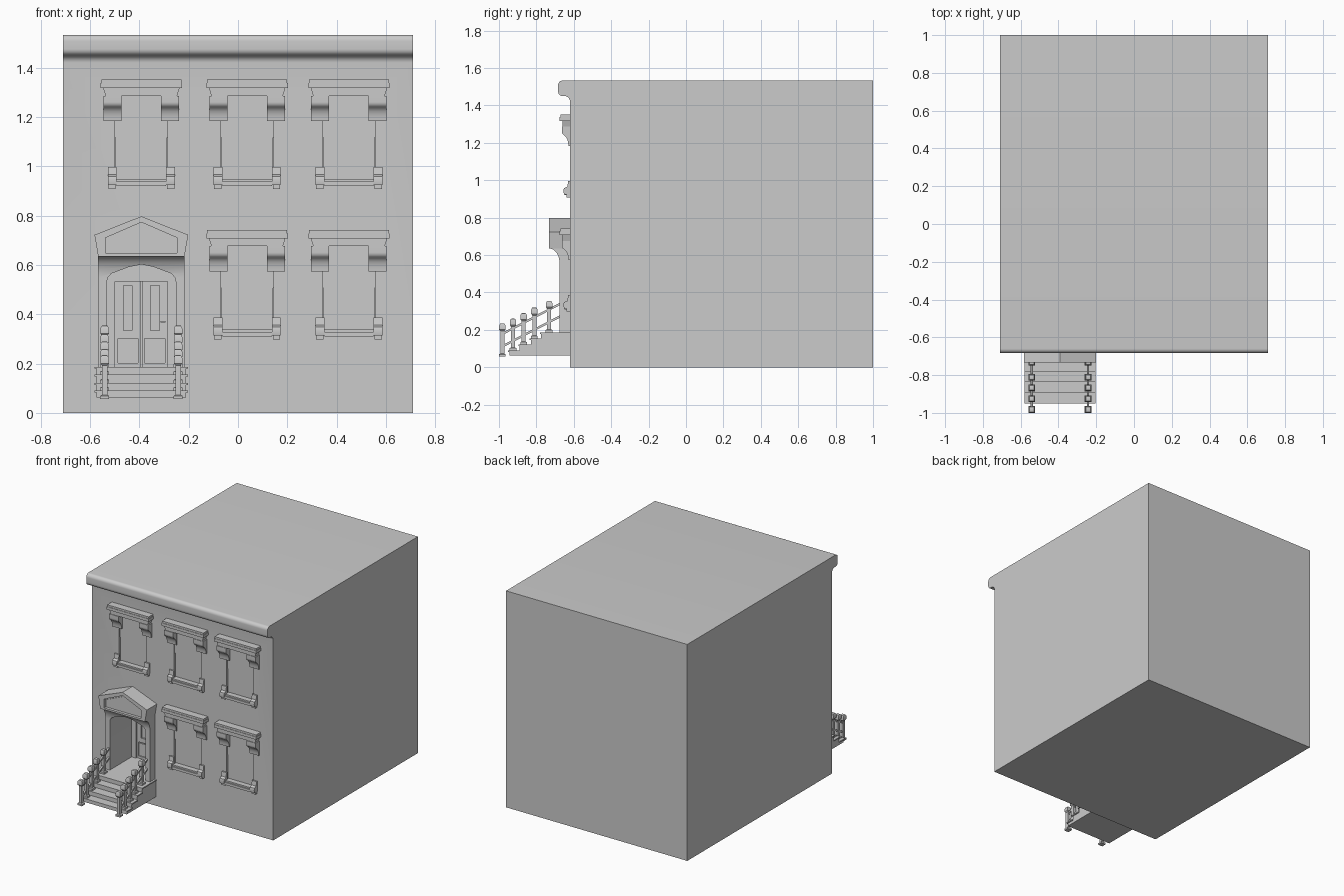
import bpy, bmesh
from math import cos, sin, pi, sqrt
from mathutils import Vector

if "Cube" in bpy.data.objects:
    bpy.data.objects.remove(bpy.data.objects["Cube"])

WALL = -0.62      # front wall plane
DX = -0.392       # door centre
FLOOR = 0.187     # landing height


def finish(bm, name):
    bmesh.ops.recalc_face_normals(bm, faces=bm.faces)
    me = bpy.data.meshes.new(name)
    bm.to_mesh(me)
    bm.free()
    ob = bpy.data.objects.new(name, me)
    bpy.context.collection.objects.link(ob)
    return ob


def prism(name, pts, axis, a, b):
    """Extrude a profile from a to b: axis x takes (y, z), axis y takes (x, z)."""
    bm = bmesh.new()
    at = (lambda p, t: (t, p[0], p[1])) if axis == 'x' else (lambda p, t: (p[0], t, p[1]))
    lo = [bm.verts.new(at(p, a)) for p in pts]
    hi = [bm.verts.new(at(p, b)) for p in pts]
    bm.faces.new(lo)
    bm.faces.new(hi)
    n = len(pts)
    for i in range(n):
        j = (i + 1) % n
        bm.faces.new((lo[i], lo[j], hi[j], hi[i]))
    return finish(bm, name)


def box(name, x0, x1, y0, y1, z0, z1):
    return prism(name, [(y0, z0), (y1, z0), (y1, z1), (y0, z1)], 'x', x0, x1)


def cut(ob, cutters):
    """Subtract the cutters, then delete them."""
    for c in cutters:
        c.hide_render = True
        m = ob.modifiers.new("cut", 'BOOLEAN')
        m.operation, m.solver, m.object = 'DIFFERENCE', 'EXACT', c
    dg = bpy.context.evaluated_depsgraph_get()
    me = bpy.data.meshes.new_from_object(ob.evaluated_get(dg))
    ob.modifiers.clear()
    ob.data = me
    for c in cutters:
        bpy.data.objects.remove(c)


def arc(cy, cz, ry, rz, a0, a1, n=8):
    return [(cy + ry * cos(a0 + (a1 - a0) * i / n), cz + rz * sin(a0 + (a1 - a0) * i / n))
            for i in range(n + 1)]


def mirrored(half):
    """Close a right-hand (dx, z) outline about the door centre line."""
    return [(DX + x, z) for x, z in half] + [(DX - x, z) for x, z in reversed(half) if x > 0]


ARCH = [(0.14, FLOOR), (0.14, 0.53), (0.136, 0.548), (0.122, 0.565), (0.05, 0.592), (0, 0.602)]


def arch(name, y0, y1):
    return prism(name, mirrored(ARCH), 'y', y0, y1)


WINDOWS = [(x, z) for z in (0.936, 0.326) for x in (-0.392, 0.037, 0.45)
           if not (z < 0.5 and x < 0)]

# Building block with rounded cornice
profile = [(1.0, 0), (1.0, 1.533)]
profile += arc(-0.66, 1.508, 0.024, 0.025, pi / 2, pi)
profile += arc(-0.66, 1.476, 0.024, 0.026, pi, 1.5 * pi)
profile += arc(-0.65, 1.42, 0.03, 0.03, pi / 2, 0)
profile += [(WALL, 0)]
body = prism("building", profile, 'x', -0.71, 0.71)
cut(body, [arch("door_cutter", -0.8, -0.40)] +
    [box("window_cutter", x - 0.106, x + 0.106, -0.7, -0.595, z, z + 0.35) for x, z in WINDOWS])


# Windows: sashes, stepped lintel, scroll brackets, sill
def window(x, z):
    mid, top = z + 0.18, z + 0.35
    box("upper_sash", x - 0.106, x + 0.106, -0.61, -0.595, mid, top)
    box("lower_sash", x - 0.104, x + 0.104, -0.604, -0.595, z, mid)
    prism("lintel_base", [(x - 0.145, top), (x + 0.145, top), (x + 0.155, top + 0.032),
                          (x - 0.155, top + 0.032)], 'y', -0.66, WALL)
    box("lintel_cap", x - 0.165, x + 0.165, -0.675, WALL, top + 0.032, top + 0.052)
    box("lintel_top", x - 0.162, x + 0.162, -0.672, WALL, top + 0.052, top + 0.065)
    scroll = [(WALL, top), (-0.664, top)] + arc(-0.645, top - 0.025, 0.019, 0.022, pi, 1.3 * pi, 5)
    scroll += arc(-0.655, top - 0.102, 0.026, 0.055, pi / 2.4, 0, 5) + [(WALL, top - 0.102)]
    end = [(WALL, z + 0.061), (-0.63, z + 0.061), (-0.634, z + 0.03), (-0.652, z + 0.022),
           (-0.656, z + 0.008), (-0.652, z - 0.012), (WALL, z - 0.012)]
    for s in (-1, 1):
        prism("bracket", scroll, 'x', x + s * 0.08, x + s * 0.153)
        prism("sill_end", end, 'x', x + s * 0.1, x + s * 0.136)
        box("sill_foot", x + s * 0.104, x + s * 0.134, -0.64, WALL, z - 0.028, z - 0.012)
    box("sill", x - 0.1, x + 0.1, -0.65, -0.6, z - 0.016, z + 0.002)
    box("sill_lip", x - 0.1, x + 0.1, -0.642, -0.6, z + 0.002, z + 0.012)


for x, z in WINDOWS:
    window(x, z)

# Door surround with coved head
cove = [(WALL, FLOOR), (-0.675, FLOOR)] + arc(-0.73, 0.55, 0.055, 0.085, 0, pi / 2) + [(WALL, 0.635)]
surround = prism("door_surround", cove, 'x', DX - 0.175, DX + 0.175)
cut(surround, [arch("surround_cutter", -0.9, -0.5)])

# Pediment with sunken panel
pediment = prism("pediment", mirrored([(0.175, 0.635), (0.19, 0.722), (0, 0.797)]), 'y', -0.732, WALL)
cut(pediment, [prism("pediment_cutter", mirrored([(0.145, 0.648), (0.145, 0.71), (0, 0.773)]),
                     'y', -0.8, -0.712)])
prism("pediment_panel", mirrored([(0.135, 0.658), (0.135, 0.704), (0, 0.762)]), 'y', -0.717, -0.70)

# Door frame and double door
frame = arch("door_frame", -0.43, -0.39)
cut(frame, [box("frame_cutter", DX - 0.106, DX + 0.106, -0.5, -0.3, 0.1, 0.533)])
for s in (-1, 1):
    leaf = box("door_leaf", DX + s * 0.002, DX + s * 0.106, -0.42, -0.39, FLOOR, 0.533)
    cut(leaf, [box("glass_cutter", DX + s * 0.038, DX + s * 0.073, -0.5, -0.408, 0.334, 0.517),
               box("panel_cutter", DX + s * 0.013, DX + s * 0.095, -0.5, -0.412, 0.203, 0.302)])
    box("door_glass", DX + s * 0.045, DX + s * 0.066, -0.413, -0.40, 0.341, 0.51)
    box("door_panel", DX + s * 0.02, DX + s * 0.088, -0.418, -0.40, 0.21, 0.295)
box("handle_plate", DX + 0.083, DX + 0.099, -0.426, -0.419, 0.335, 0.39)
box("handle", DX + 0.078, DX + 0.098, -0.44, -0.426, 0.366, 0.373)

# Steps with nosings
STEPS = [(-0.945, 0.09), (-0.89, 0.122), (-0.83, 0.155), (-0.775, FLOOR)]
for i, (y, z) in enumerate(STEPS):
    back = STEPS[i + 1][0] if i < 3 else WALL
    box("riser", DX - 0.182, DX + 0.182, y, back, 0.062, z - 0.008)
    box("tread", DX - 0.189, DX + 0.189, y - 0.006, back, z - 0.008, z)


# Railings: square posts with rounded heads and two sloping rails
def post(x, y, z0, z1):
    bm = bmesh.new()
    shape = [(0.018, z0), (0.018, z0 + 0.012), (0.011, z0 + 0.016), (0.011, z1 - 0.042),
             (0.017, z1 - 0.034), (0.017, z1 - 0.012), (0.012, z1 - 0.002), (0.006, z1)]
    rings = [[bm.verts.new((x + h * a, y + h * b, z))
              for a, b in ((-1, -1), (1, -1), (1, 1), (-1, 1))] for h, z in shape]
    for lo, hi in zip(rings, rings[1:]):
        for k in range(4):
            bm.faces.new((lo[k], lo[k - 3], hi[k - 3], hi[k]))
    bm.faces.new(rings[0])
    bm.faces.new(rings[-1])
    finish(bm, "railing_post")


POSTS = [(-0.982, 0.057, 0.235), (-0.925, 0.09, 0.26), (-0.868, 0.122, 0.29),
         (-0.811, 0.155, 0.32), (-0.732, FLOOR, 0.355)]
for s in (-1, 1):
    x = DX + s * 0.149
    for p in POSTS:
        post(x, *p)
    for z in (0.172, 0.105):
        prism("rail", [(-0.982, z), (-0.665, z + 0.165), (-0.665, z + 0.178), (-0.982, z + 0.013)],
              'x', x - 0.006, x + 0.006)

# Smooth the curved surfaces, keep edges sharp
bpy.ops.object.select_all(action='SELECT')
bpy.context.view_layer.objects.active = body
bpy.ops.object.shade_smooth_by_angle(angle=pi / 6)
